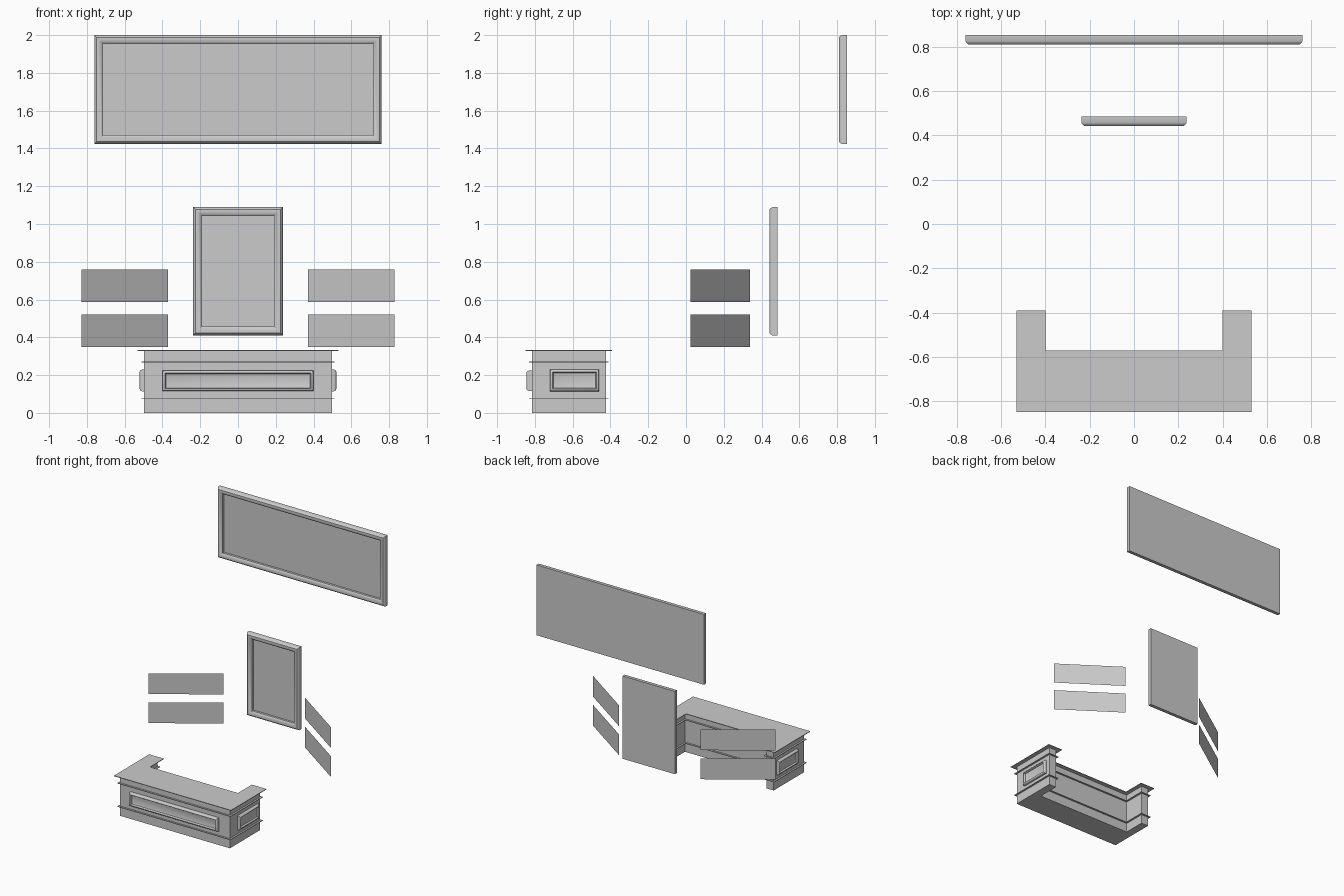
import bpy, bmesh
from mathutils import Vector

if "Cube" in bpy.data.objects:
    bpy.data.objects.remove(bpy.data.objects["Cube"])


def make(name, bm, smooth=False):
    bmesh.ops.recalc_face_normals(bm, faces=bm.faces)
    me = bpy.data.meshes.new(name)
    bm.to_mesh(me)
    bm.free()
    ob = bpy.data.objects.new(name, me)
    bpy.context.collection.objects.link(ob)
    if smooth:
        bpy.ops.object.select_all(action='DESELECT')
        bpy.context.view_layer.objects.active = ob
        ob.select_set(True)
        bpy.ops.object.shade_smooth_by_angle(angle=0.6)
    return ob


def moulded_panel(name, centre, u, n, width, height, profile):
    """Rectangle lofted through (inset, outward depth) steps, capped both ends."""
    c, u, n, up = Vector(centre), Vector(u), Vector(n), Vector((0, 0, 1))
    bm = bmesh.new()
    rings = []
    for inset, depth in profile:
        w, h = width / 2 - inset, height / 2 - inset
        rings.append([bm.verts.new(c + u * (a * w) + up * (b * h) + n * depth)
                      for a, b in ((-1, -1), (1, -1), (1, 1), (-1, 1))])
    for r, s in zip(rings, rings[1:]):
        for i in range(4):
            j = (i + 1) % 4
            bm.faces.new((r[i], r[j], s[j], s[i]))
    bm.faces.new(rings[0])
    bm.faces.new(rings[-1])
    return make(name, bm, True)


def u_prism(name, o, z0, z1):
    """U-shaped desk outline grown by o, extruded from z0 to z1."""
    X, x, back, end, front = 0.498 + o, 0.432 - o, -0.604 + o, -0.424 + o, -0.816 - o
    pts = [(-X, front), (X, front), (X, end), (x, end),
           (x, back), (-x, back), (-x, end), (-X, end)]
    bm = bmesh.new()
    f = bm.faces.new([bm.verts.new((px, py, z0)) for px, py in pts])
    ext = bmesh.ops.extrude_face_region(bm, geom=[f])
    for v in ext['geom']:
        if isinstance(v, bmesh.types.BMVert):
            v.co.z = z1
    return make(name, bm)


# Desk body, trim ledges and overhanging top
u_prism("desk_body", 0, 0, 0.328)
u_prism("lower_ledge", 0.014, 0.075, 0.080)
u_prism("upper_ledge", 0.014, 0.266, 0.271)
u_prism("desk_top", 0.033, 0.328, 0.333)

# Raised moulding panels on the desk front and sides
bead = [(0, -0.004), (0, 0.014), (0.003, 0.022), (0.008, 0.027), (0.013, 0.028),
        (0.017, 0.022), (0.018, 0.012), (0.022, 0.010)]
moulded_panel("front_panel", (0, -0.816, 0.17), (1, 0, 0), (0, -1, 0), 0.80, 0.11, bead)
for s, side in ((-1, "left"), (1, "right")):
    moulded_panel(side + "_side_panel", (s * 0.498, -0.59, 0.172), (0, 1, 0), (s, 0, 0),
                  0.26, 0.115, [(i, d * 0.8) for i, d in bead])

# Framed boards with a rounded border and a recessed centre
border = [(0, 0), (0, 0.028), (0.004, 0.034), (0.012, 0.042), (0.022, 0.043),
          (0.034, 0.038), (0.042, 0.032), (0.046, 0.030), (0.046, 0.012)]
moulded_panel("large_wall_frame", (0, 0.852, 1.712), (1, 0, 0), (0, -1, 0), 1.52, 0.576, border)
moulded_panel("small_wall_frame", (0, 0.484, 0.75), (1, 0, 0), (0, -1, 0), 0.474, 0.678, border)

# Angled thin boards on both sides
for s, side in ((-1, "left"), (1, "right")):
    for level, z0, z1 in (("lower", 0.35, 0.52), ("upper", 0.588, 0.758)):
        bm = bmesh.new()
        bm.faces.new([bm.verts.new(p) for p in (
            (s * 0.37, 0.34, z0), (s * 0.828, 0.024, z0),
            (s * 0.828, 0.024, z1), (s * 0.37, 0.34, z1))])
        make(f"{side}_{level}_board", bm)
